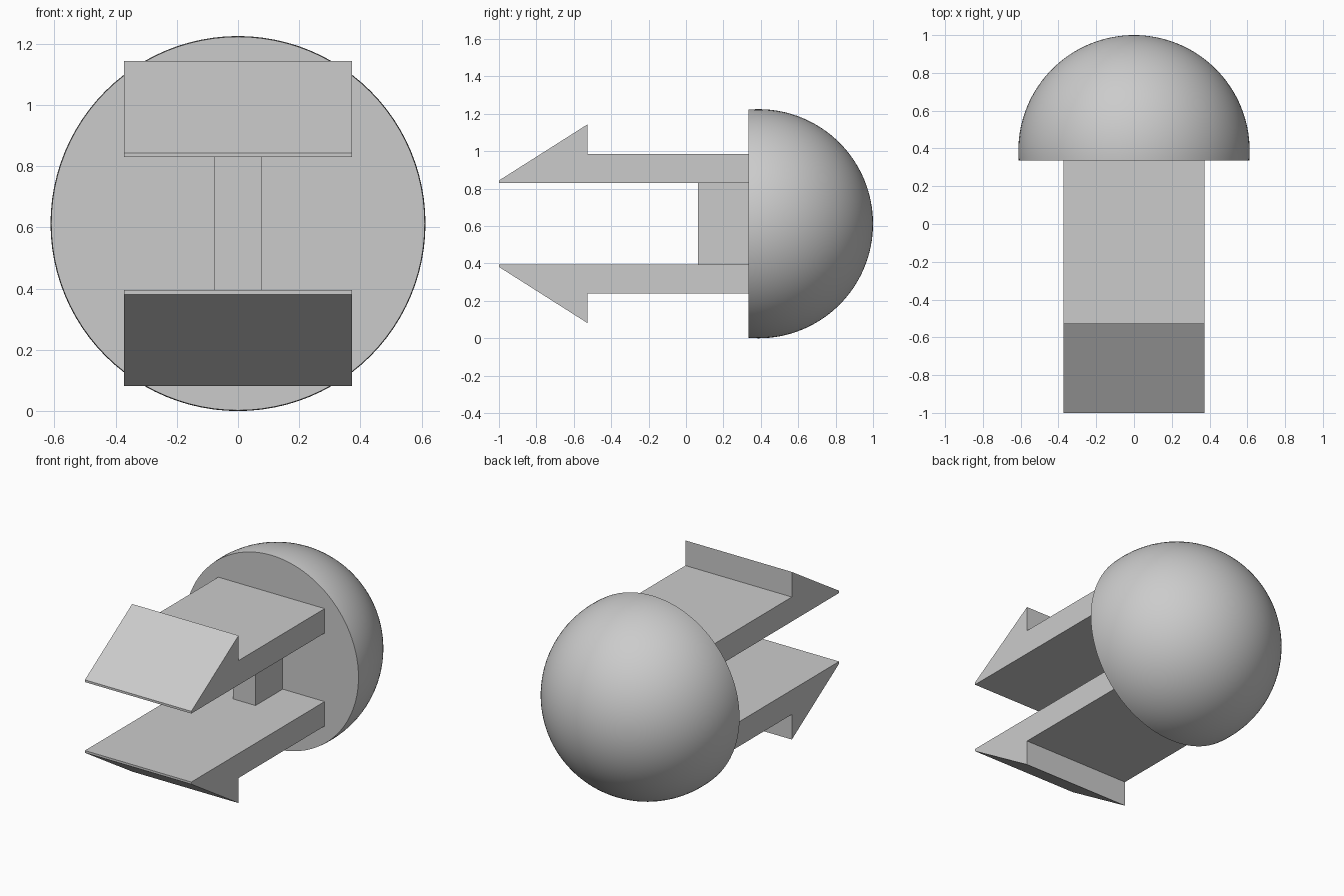
import bpy
import bmesh
import math
from mathutils import Matrix, Vector

if "Cube" in bpy.data.objects:
    bpy.data.objects.remove(bpy.data.objects["Cube"])

MID_Z = 0.6125     # height of the symmetry plane
RADIUS = 0.6125    # dome radius
FACE_Y = 0.335     # flat face of the dome

grey = bpy.data.materials.new("light grey")
grey.diffuse_color = (0.6, 0.6, 0.6, 1)
grey.use_nodes = True
grey.node_tree.nodes["Principled BSDF"].inputs["Base Color"].default_value = grey.diffuse_color


def finish(name, bm):
    bmesh.ops.recalc_face_normals(bm, faces=bm.faces)
    mesh = bpy.data.meshes.new(name)
    bm.to_mesh(mesh)
    bm.free()
    mesh.materials.append(grey)
    obj = bpy.data.objects.new(name, mesh)
    bpy.context.collection.objects.link(obj)
    return obj


def extrude_x(name, profile, half_width):
    """Extrude a (y, z) profile evenly to both sides of x = 0."""
    bm = bmesh.new()
    face = bm.faces.new([bm.verts.new((-half_width, y, z)) for y, z in profile])
    result = bmesh.ops.extrude_face_region(bm, geom=[face])
    verts = [g for g in result["geom"] if isinstance(g, bmesh.types.BMVert)]
    bmesh.ops.translate(bm, verts=verts, vec=(2 * half_width, 0, 0))
    return finish(name, bm)


# Dome: sphere with its pole along y, sliced flat a little before its equator
centre = Vector((0, 1 - RADIUS, MID_Z))
bm = bmesh.new()
bmesh.ops.create_uvsphere(
    bm, u_segments=96, v_segments=64, radius=RADIUS,
    matrix=Matrix.Translation(centre) @ Matrix.Rotation(math.pi / 2, 4, "X"))
bmesh.ops.bisect_plane(
    bm, geom=bm.verts[:] + bm.edges[:] + bm.faces[:],
    plane_co=(0, FACE_Y, 0), plane_no=(0, -1, 0), clear_outer=True)
bmesh.ops.holes_fill(bm, edges=[e for e in bm.edges if e.is_boundary], sides=0)
dome = finish("dome", bm)
bpy.context.view_layer.objects.active = dome
dome.select_set(True)
bpy.ops.object.shade_smooth_by_angle(angle=math.radians(30))

# Barbed arms, mirrored about the middle height
arm = [(-1, 0.217), (FACE_Y, 0.217), (FACE_Y, 0.372),
       (-0.527, 0.372), (-0.527, 0.531), (-1, 0.231)]
for name, side in (("upper_arm", 1), ("lower_arm", -1)):
    extrude_x(name, [(y, MID_Z + side * z) for y, z in arm], 0.373)

# Narrow web between the arms
extrude_x("web", [(0.063, MID_Z - 0.217), (FACE_Y, MID_Z - 0.217),
                  (FACE_Y, MID_Z + 0.217), (0.063, MID_Z + 0.217)], 0.079)
